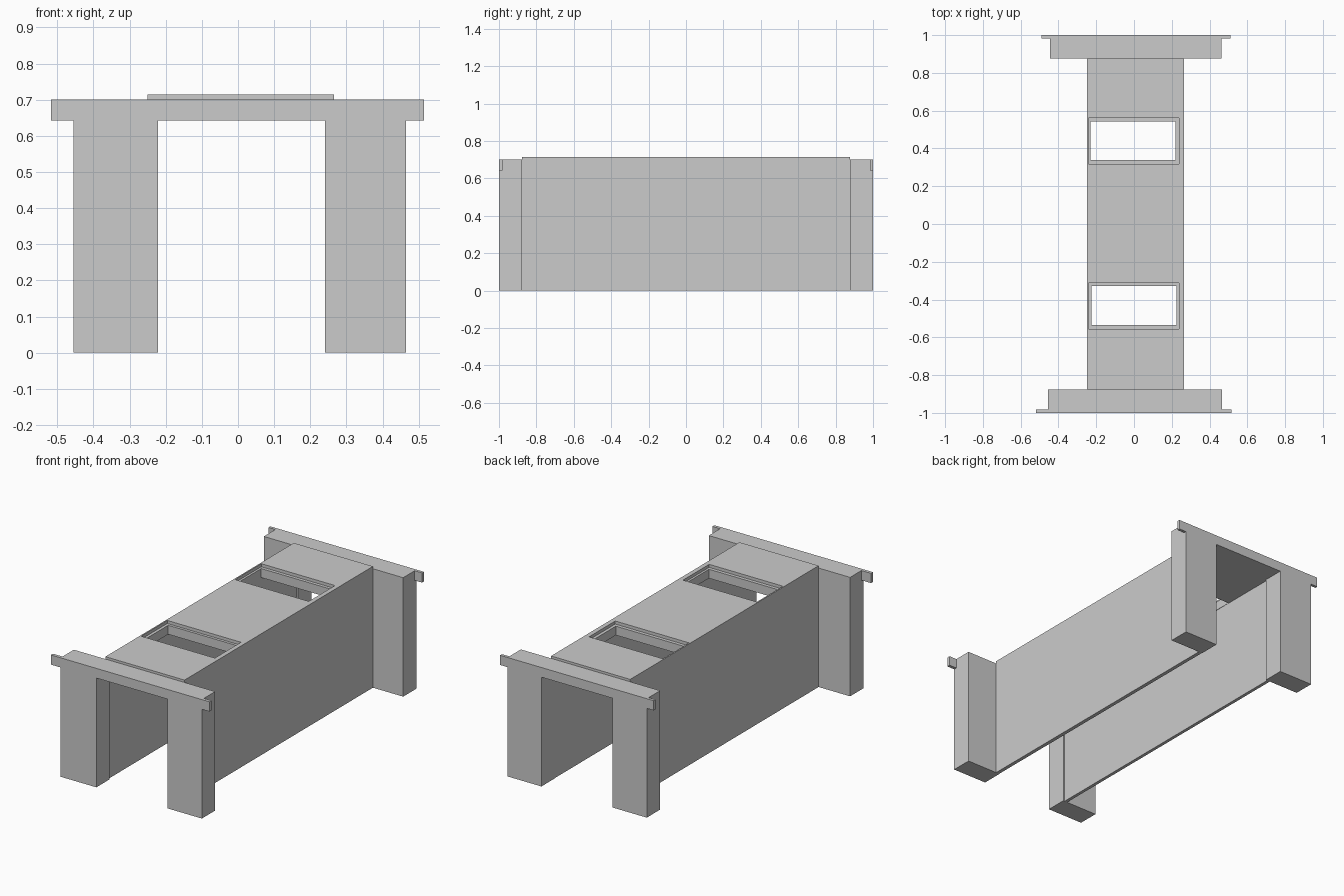
import bpy, bmesh
from mathutils import Vector

if "Cube" in bpy.data.objects:
    bpy.data.objects.remove(bpy.data.objects["Cube"])


def extrude_profile(name, points, y0, y1):
    """Prism from an x-z outline, running from y0 to y1."""
    bm = bmesh.new()
    face = bm.faces.new([bm.verts.new((x, y0, z)) for x, z in points])
    ext = bmesh.ops.extrude_face_region(bm, geom=[face])
    verts = [v for v in ext["geom"] if isinstance(v, bmesh.types.BMVert)]
    bmesh.ops.translate(bm, verts=verts, vec=Vector((0, y1 - y0, 0)))
    bmesh.ops.recalc_face_normals(bm, faces=bm.faces)
    mesh = bpy.data.meshes.new(name)
    bm.to_mesh(mesh)
    bm.free()
    obj = bpy.data.objects.new(name, mesh)
    bpy.context.collection.objects.link(obj)
    return obj


def box(name, x0, x1, y0, y1, z0, z1):
    return extrude_profile(name, [(x0, z0), (x1, z0), (x1, z1), (x0, z1)], y0, y1)


def arch(x0, x1, in0, in1, soffit, top):
    """Upside-down U outline: two legs and a lintel."""
    return [(x0, 0), (in0, 0), (in0, soffit), (in1, soffit),
            (in1, 0), (x1, 0), (x1, top), (x0, top)]


def cut(target, cutter):
    mod = target.modifiers.new("cut", "BOOLEAN")
    mod.operation = "DIFFERENCE"
    mod.solver = "EXACT"
    mod.object = cutter
    bpy.context.view_layer.objects.active = target
    bpy.ops.object.modifier_apply(modifier=mod.name)
    bpy.data.objects.remove(cutter)


SOFFIT, TOP, ROOF = 0.643, 0.70, 0.714

# Long passage: two thin walls and the roof slab
passage = extrude_profile(
    "passage", arch(-0.25, 0.265, -0.231, 0.243, SOFFIT, ROOF), -0.876, 0.876)

# Two rebated skylights: shallow recess, then a smaller through hole
for outer, inner in [
    ((-0.242, 0.238, -0.555, -0.312), (-0.225, 0.225, -0.535, -0.328)),
    ((-0.242, 0.238, 0.318, 0.562), (-0.229, 0.220, 0.338, 0.543)),
]:
    cut(passage, box("recess_cutter", *outer, 0.696, 0.8))
    cut(passage, box("hole_cutter", *inner, 0.6, 0.8))

# End portals with pillars, and the thin ears of the cornice band
for name, x0, x1, ear0, ear1, y_in, y_ear, y_out in [
    ("front", -0.455, 0.465, -0.518, 0.515, -0.876, -0.981, -1.0),
    ("back", -0.445, 0.462, -0.49, 0.51, 0.876, 0.983, 1.0),
]:
    extrude_profile(name + "_portal",
                    arch(x0, x1, -0.222, 0.241, SOFFIT, TOP), y_out, y_in)
    box(name + "_left_cornice_ear", ear0, x0, y_out, y_ear, SOFFIT, TOP)
    box(name + "_right_cornice_ear", x1, ear1, y_out, y_ear, SOFFIT, TOP)
